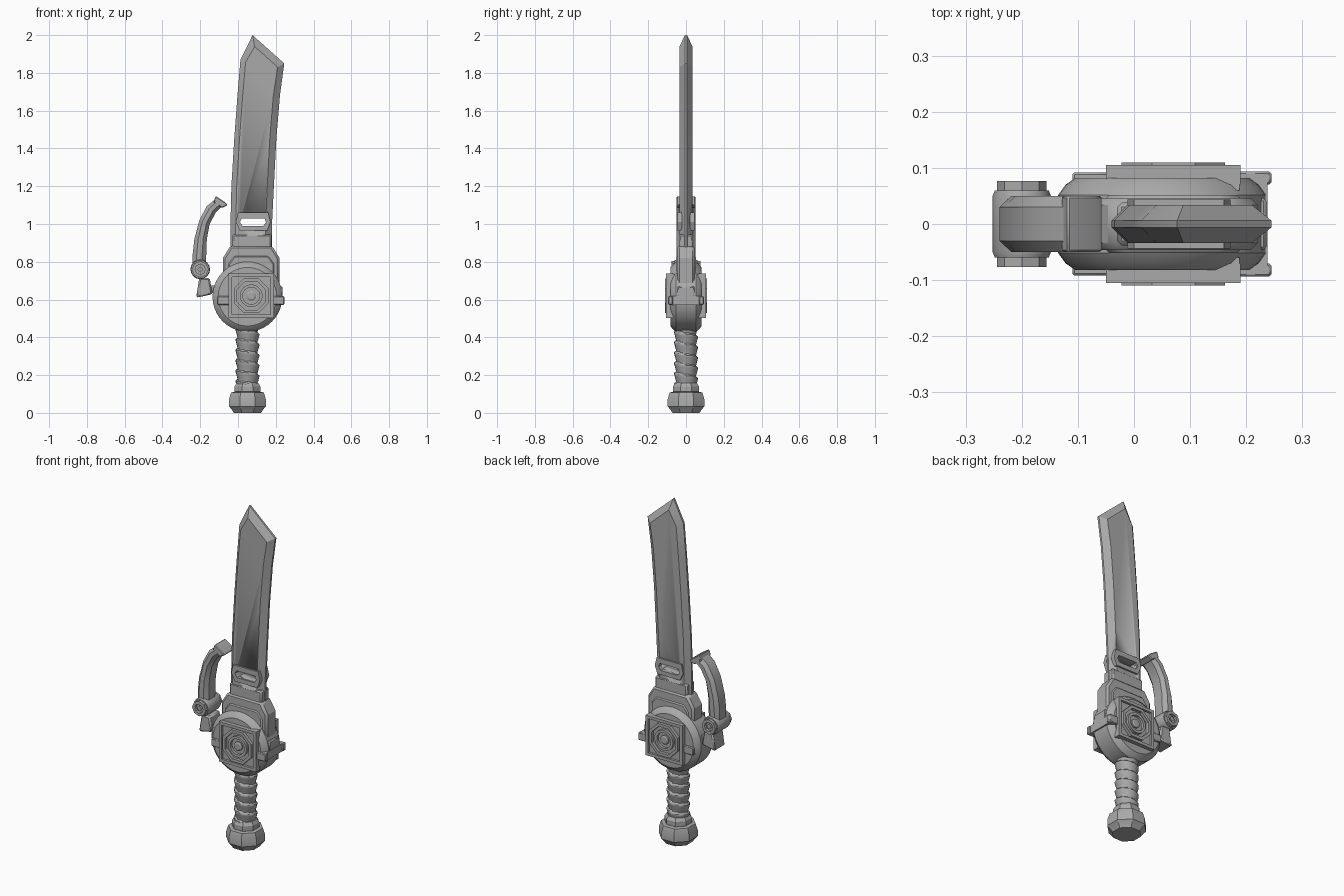
import bpy, bmesh, math
from mathutils import Matrix, Vector

if "Cube" in bpy.data.objects:
    bpy.data.objects.remove(bpy.data.objects["Cube"])

steel = bpy.data.materials.new("grey_steel")
steel.diffuse_color = (0.4, 0.4, 0.4, 1)
steel.use_nodes = True
steel.node_tree.nodes["Principled BSDF"].inputs["Base Color"].default_value = steel.diffuse_color


def finish(bm, name, bevel=0, smooth=30):
    bmesh.ops.recalc_face_normals(bm, faces=bm.faces)
    me = bpy.data.meshes.new(name)
    bm.to_mesh(me)
    bm.free()
    ob = bpy.data.objects.new(name, me)
    bpy.context.collection.objects.link(ob)
    me.materials.append(steel)
    bpy.ops.object.select_all(action='DESELECT')
    ob.select_set(True)
    bpy.context.view_layer.objects.active = ob
    if smooth:
        bpy.ops.object.shade_smooth_by_angle(angle=math.radians(smooth))
    if bevel:
        m = ob.modifiers.new("bevel", 'BEVEL')
        m.width, m.segments, m.limit_method = bevel, 1, 'ANGLE'
        m.angle_limit = math.radians(40)
    return ob


def layers(name, loops, bevel=0, smooth=30):
    """Skin matching closed loops and cap both ends."""
    bm = bmesh.new()
    rows = [[bm.verts.new(p) for p in loop] for loop in loops]
    n = len(rows[0])
    for a, b in zip(rows, rows[1:]):
        for i in range(n):
            j = (i + 1) % n
            bm.faces.new((a[i], a[j], b[j], b[i]))
    bm.faces.new(rows[0])
    bm.faces.new(rows[-1])
    return finish(bm, name, bevel, smooth)


def prism(name, pts, y0, y1, bevel=0):
    return layers(name, [[(x, y, z) for x, z in pts] for y in (y0, y1)], bevel)


def rect(x0, x1, z0, z1):
    return [(x0, z0), (x1, z0), (x1, z1), (x0, z1)]


def circle(cx, cz, r, n, turn=0.0):
    return [(cx + r * math.cos(turn + math.tau * i / n),
             cz + r * math.sin(turn + math.tau * i / n)) for i in range(n)]


def disc(name, cx, cz, prof, n, turn=0.0):
    """Turned part along y from (radius, y) pairs."""
    return layers(name, [[(x, y, z) for x, z in circle(cx, cz, r, n, turn)] for r, y in prof])


def ring(name, outer, inner, y0, y1):
    """Flat frame between two loops with the same number of points."""
    bm = bmesh.new()
    n = len(outer)
    rows = [[bm.verts.new((x, y, z)) for x, z in pts]
            for pts, y in ((outer, y0), (outer, y1), (inner, y1), (inner, y0))]
    for k in range(4):
        a, b = rows[k], rows[(k + 1) % 4]
        for i in range(n):
            j = (i + 1) % n
            bm.faces.new((a[i], a[j], b[j], b[i]))
    return finish(bm, name)


def turned(name, cx, prof, n, turn=0.0):
    """Turned part along z from (radius, z) pairs."""
    return layers(name, [[(x, y, z) for x, y in circle(cx, 0, r, n, turn)] for r, z in prof])


# Blade: sharp outline with a thicker inset face on each side
edge = [(-.04, .84), (-.04, 1.0), (-.035, 1.2), (-.02, 1.45), (-.003, 1.68), (.013, 1.87),
        (.077, 2.0), (.245, 1.85), (.222, 1.68), (.203, 1.45), (.19, 1.2), (.18, 1.0), (.18, .84)]
face = [(-.012, .84), (-.012, 1.0), (-.007, 1.2), (.008, 1.45), (.025, 1.68), (.04, 1.855),
        (.088, 1.94), (.21, 1.83), (.187, 1.68), (.168, 1.45), (.155, 1.2), (.146, 1.0), (.146, .84)]
blade = layers("blade", [[(x, -.034, z) for x, z in face], [(x, -.006, z) for x, z in edge],
                         [(x, .006, z) for x, z in edge], [(x, .034, z) for x, z in face]])

# Slot through the blade with a raised frame on each side
slot = [(.025, .99), (.135, .99), (.148, 1.01), (.14, 1.03), (.02, 1.03), (.01, 1.01)]
rim = [(.01, .965), (.155, .965), (.172, 1.01), (.16, 1.06), (.0, 1.06), (-.012, 1.01)]
cutter = prism("slot_cutter", slot, -.2, .2)
cutter.hide_render = True
cutter.hide_viewport = True
cutter.display_type = 'WIRE'
cut = blade.modifiers.new("slot", 'BOOLEAN')
cut.operation, cut.object, cut.solver = 'DIFFERENCE', cutter, 'EXACT'
for s in (-1, 1):
    ring("slot_frame", rim, slot, s * .02, s * .044)

# Blade collar and upper housing
prism("blade_collar", rect(-.03, .177, .84, .945), -.038, .038, .008)
prism("housing", [(-.08, .6), (.22, .6), (.22, .82), (.18, .885), (-.04, .885), (-.08, .82)],
      -.046, .046, .012)
prism("housing_panel", [(-.05, .6), (.19, .6), (.19, .79), (.16, .83), (-.02, .83), (-.05, .79)],
      -.052, .052, .006)

# Round guard with chamfered rims
disc("guard_disc", .05, .615, [(.155, -.082), (.172, -.07), (.185, -.052),
                               (.185, .052), (.172, .07), (.155, .082)], 40)

# Square plates, octagon frames and plain round bosses on both sides
cx, cz = .07, .62
for s in (-1, 1):
    prism("square_plate", rect(cx - .118, cx + .118, cz - .115, cz + .115), s * .06, s * .092)
    ring("plate_border", rect(cx - .12, cx + .12, cz - .117, cz + .117),
         rect(cx - .102, cx + .102, cz - .1, cz + .1), s * .07, s * .105)
    t = math.pi / 8
    ring("octagon_frame", circle(cx, cz, .1, 8, t), circle(cx, cz, .082, 8, t), s * .085, s * .11)
    ring("boss_ring", circle(cx, cz, .06, 24), circle(cx, cz, .045, 24), s * .085, s * .107)
    disc("boss", cx, cz, [(.026, s * .085), (.026, s * .1), (.018, s * .105)], 16)
    # Strap ends beside the plate
    prism("strap_end", rect(.17, .245, .572, .618), s * .07, s * .094, .004)
    prism("strap_tab", rect(-.11, -.04, .572, .618), s * .07, s * .092, .004)

# Strap and block on the edge of the guard
prism("guard_strap", rect(.19, .238, .572, .618), -.08, .08)
prism("edge_block", rect(.18, .236, .6, .67), -.046, .046, .005)

# Grip with a spiral wrap
rows = []
for k in range(61):
    z = .15 + .3 * k / 60
    loop = []
    for i in range(20):
        a = math.tau * i / 20
        phase = ((z - .15) / .055 + i / 20) % 1
        r = .052 + .011 * min(1, phase / .75) * (1 if phase < .9 else (1 - phase) / .1)
        loop.append((.05 + r * math.cos(a), r * math.sin(a), z))
    rows.append(loop)
layers("grip", rows, smooth=35)

# Grip collar and eight-sided pommel
turned("grip_collar", .05, [(.06, .1), (.074, .112), (.074, .14), (.062, .158)], 8, math.pi / 8)
turned("pommel", .05, [(.078, 0), (.09, .018), (.106, .035), (.106, .07), (.094, .108), (.07, .112)],
       8, math.pi / 8)

# Curved side arm: octagonal section swept between outer and inner curves
outer = [(-.24, .76), (-.24, .84), (-.231, .92), (-.205, 1.02), (-.165, 1.095), (-.115, 1.135)]
inner = [(-.17, .76), (-.168, .84), (-.165, .92), (-.15, 1.0), (-.118, 1.06), (-.078, 1.1)]
sect = [(0, -.03), (.3, -.05), (.7, -.05), (1, -.03), (1, .03), (.7, .05), (.3, .05), (0, .03)]
layers("side_arm", [[(o[0] + (i[0] - o[0]) * u, y, o[1] + (i[1] - o[1]) * u) for u, y in sect]
                    for o, i in zip(outer, inner)])
# Hooked tip of the arm
prism("arm_tip", [(-.13, 1.115), (-.085, 1.085), (-.055, 1.1), (-.068, 1.115), (-.118, 1.148)],
      -.05, .05, .004)
# Pivot with stepped round caps
disc("arm_pivot", -.2, .76, [(.048, -.06), (.052, -.05), (.052, .05), (.048, .06)], 16)
for s in (-1, 1):
    ring("pivot_cap", circle(-.2, .76, .044, 8), circle(-.2, .76, .027, 8), s * .055, s * .077)
    disc("pivot_pin", -.2, .76, [(.016, s * .055), (.016, s * .073)], 4)
# Foot block joining the arm to the guard
prism("arm_foot", [(-.222, .61), (-.135, .628), (-.15, .715), (-.205, .715)], -.05, .05, .008)
prism("arm_link", rect(-.19, -.1, .635, .675), -.035, .035)
